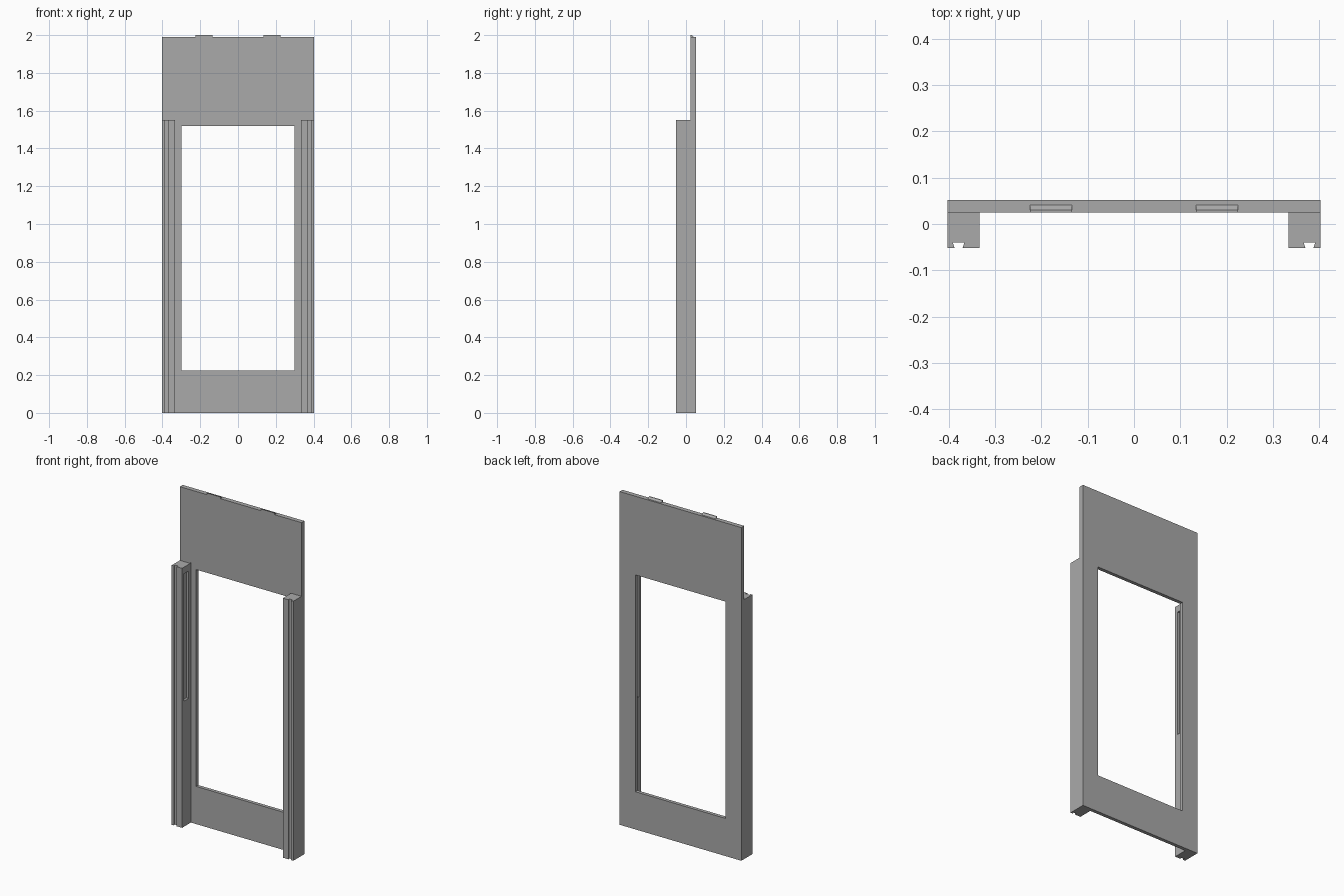
import bpy
import bmesh
from mathutils import Vector

cube = bpy.data.objects.get("Cube")
if cube:
    bpy.data.objects.remove(cube, do_unlink=True)

# Single flat grey
grey = bpy.data.materials.new("plain_grey")
grey.use_nodes = True
grey.diffuse_color = (0.4, 0.4, 0.4, 1)
grey.node_tree.nodes["Principled BSDF"].inputs["Base Color"].default_value = (0.4, 0.4, 0.4, 1)

HALF_W = 0.402    # half width of the whole frame
LEG_IN = 0.333    # inner face of the side rails
FRONT, BACK = -0.052, 0.052
PANEL_F = 0.025   # front face of the panel
RAIL_TOP = 1.55
PANEL_TOP = 1.99


def prism(name, points, offset):
    """Extrude a closed 3D outline along an offset vector."""
    bm = bmesh.new()
    face = bm.faces.new([bm.verts.new(p) for p in points])
    ext = bmesh.ops.extrude_face_region(bm, geom=[face])
    moved = [g for g in ext["geom"] if isinstance(g, bmesh.types.BMVert)]
    bmesh.ops.translate(bm, vec=Vector(offset), verts=moved)
    bmesh.ops.recalc_face_normals(bm, faces=bm.faces)
    mesh = bpy.data.meshes.new(name)
    bm.to_mesh(mesh)
    bm.free()
    mesh.materials.append(grey)
    obj = bpy.data.objects.new(name, mesh)
    bpy.context.collection.objects.link(obj)
    return obj


def box(name, x, y, z):
    outline = [(x[0], y[0], z[0]), (x[1], y[0], z[0]), (x[1], y[1], z[0]), (x[0], y[1], z[0])]
    return prism(name, outline, (0, 0, z[1] - z[0]))


def cut(obj, cutter):
    """Subtract the cutter, then discard it."""
    cutter.hide_render = True
    mod = obj.modifiers.new("cut", "BOOLEAN")
    mod.operation = "DIFFERENCE"
    mod.solver = "EXACT"
    mod.object = cutter
    bpy.context.view_layer.objects.active = obj
    bpy.ops.object.modifier_apply(modifier=mod.name)
    bpy.data.objects.remove(cutter, do_unlink=True)


# Tall back panel with a window opening and a shallow front recess
panel = box("back_panel", (-HALF_W, HALF_W), (PANEL_F, BACK), (0, PANEL_TOP))
cut(panel, box("recess_cutter", (-LEG_IN, LEG_IN), (-0.1, PANEL_F + 0.006), (-0.1, 1.555)))
cut(panel, box("window_cutter", (-0.298, 0.298), (-0.1, 0.1), (0.225, 1.52)))

# Side rails with a dovetail groove in front and a long slot inside
RAIL = [(LEG_IN, PANEL_F), (LEG_IN, FRONT), (0.37, FRONT), (0.366, -0.04),
        (0.391, -0.04), (0.387, FRONT), (HALF_W, FRONT), (HALF_W, PANEL_F)]
for side, s in (("left", 1), ("right", -1)):
    rail = prism(side + "_rail", [(s * x, y, 0) for x, y in RAIL], (0, 0, RAIL_TOP))
    slot_x = sorted((s * (LEG_IN - 0.02), s * (LEG_IN + 0.015)))
    cut(rail, box("slot_cutter", slot_x, (-0.032, 0.009), (0.75, 1.51)))

# Two wedge tabs on the top edge
TAB = [(PANEL_F, PANEL_TOP), (PANEL_F, 2.0), (0.03, 2.0), (0.041, PANEL_TOP)]
for side, x in (("left", 0.134), ("right", -0.224)):
    prism(side + "_top_tab", [(x, y, z) for y, z in TAB], (0.09, 0, 0))
